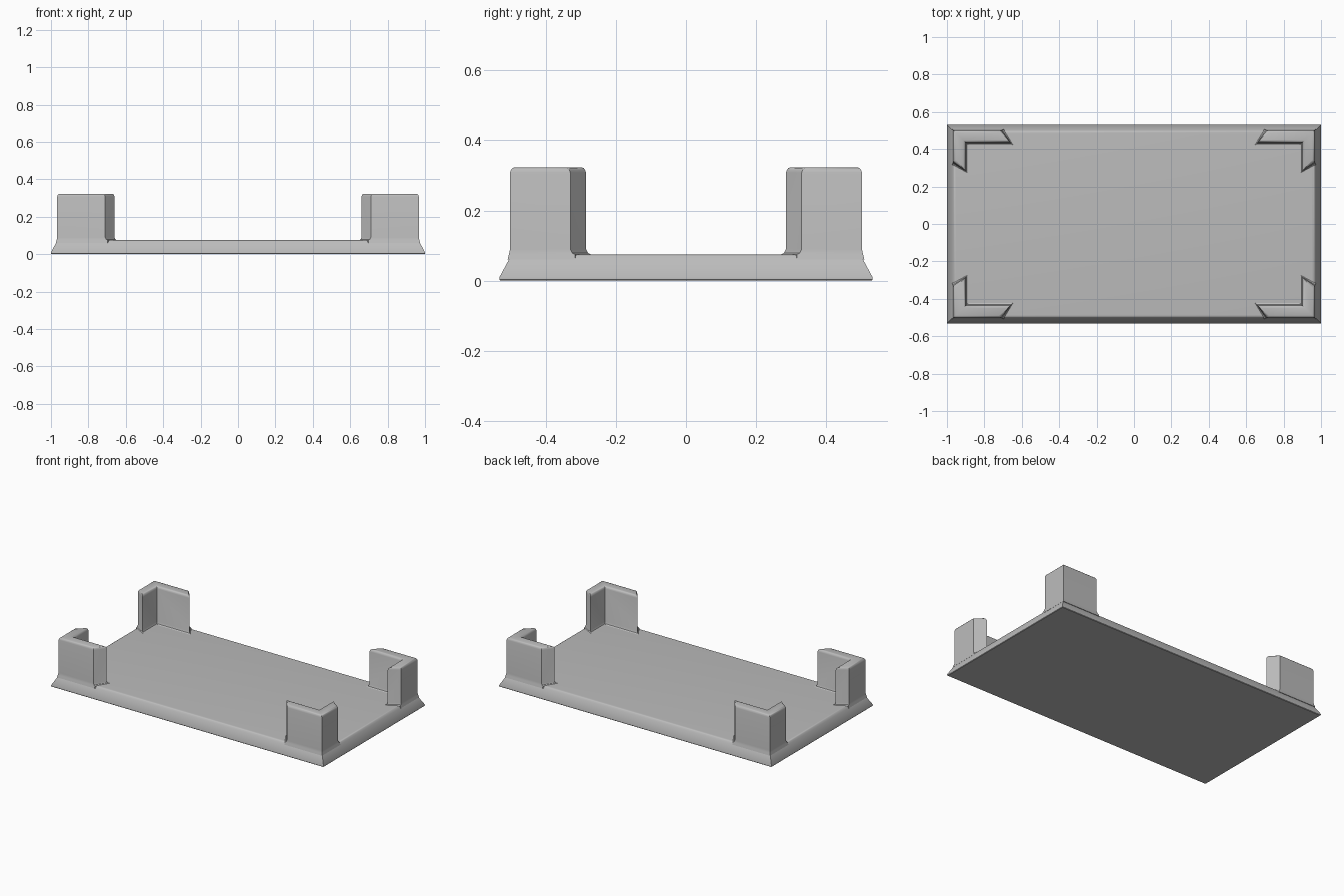
import bpy
import bmesh

if "Cube" in bpy.data.objects:
    bpy.data.objects.remove(bpy.data.objects["Cube"], do_unlink=True)

GREY = (0.5, 0.5, 0.5, 1.0)
grey = bpy.data.materials.new("plain_grey")
grey.use_nodes = True
grey.diffuse_color = GREY
grey.node_tree.nodes["Principled BSDF"].inputs["Base Color"].default_value = GREY


def loft(name, rings):
    """Skin a stack of matching closed rings and cap both ends."""
    bm = bmesh.new()
    loops = [[bm.verts.new(p) for p in ring] for ring in rings]
    n = len(loops[0])
    for low, high in zip(loops, loops[1:]):
        for i in range(n):
            j = (i + 1) % n
            bm.faces.new((low[i], low[j], high[j], high[i]))
    bm.faces.new(loops[0])
    bm.faces.new(loops[-1])
    bmesh.ops.recalc_face_normals(bm, faces=bm.faces)
    mesh = bpy.data.meshes.new(name)
    bm.to_mesh(mesh)
    bm.free()
    mesh.materials.append(grey)
    obj = bpy.data.objects.new(name, mesh)
    bpy.context.collection.objects.link(obj)
    bpy.ops.object.select_all(action="DESELECT")
    obj.select_set(True)
    bpy.context.view_layer.objects.active = obj
    bpy.ops.object.shade_smooth_by_angle(angle=0.6)
    return obj


# Tray: flared rim with a thin lip and a softened upper edge
def rectangle(inset, z):
    x, y = 1 - inset, 0.532 - inset
    return [(-x, -y, z), (x, -y, z), (x, y, z), (-x, y, z)]


tray_profile = [(0.003, 0), (0, 0.003), (0, 0.01), (0.028, 0.062),
                (0.033, 0.07), (0.039, 0.074), (0.048, 0.075)]
loft("tray", [rectangle(*level) for level in tray_profile])


# Corner brackets: L-shaped walls with slanted ends, flared foot, rounded top
def bracket_outline(z, outer, inner):
    x, y = 0.967 + outer, 0.502 + outer
    xi, yi = 0.9 - inner, 0.435 - inner
    return [(x, y, z), (0.71 - inner, y, z), (0.66 - inner, yi, z),
            (xi, yi, z), (xi, 0.285 - inner, z), (x, 0.33 - inner, z)]


bracket_levels = [(0.06, 0.007, 0.013), (0.075, 0.003, 0.013),
                  (0.079, 0.002, 0.005), (0.09, 0, 0), (0.308, 0, 0),
                  (0.316, -0.003, -0.003), (0.321, -0.007, -0.007),
                  (0.323, -0.013, -0.013)]
brackets = loft("corner_brackets", [bracket_outline(*lv) for lv in bracket_levels])
mirror = brackets.modifiers.new("four_corners", "MIRROR")
mirror.use_axis = (True, True, False)
mirror.use_mirror_merge = False
